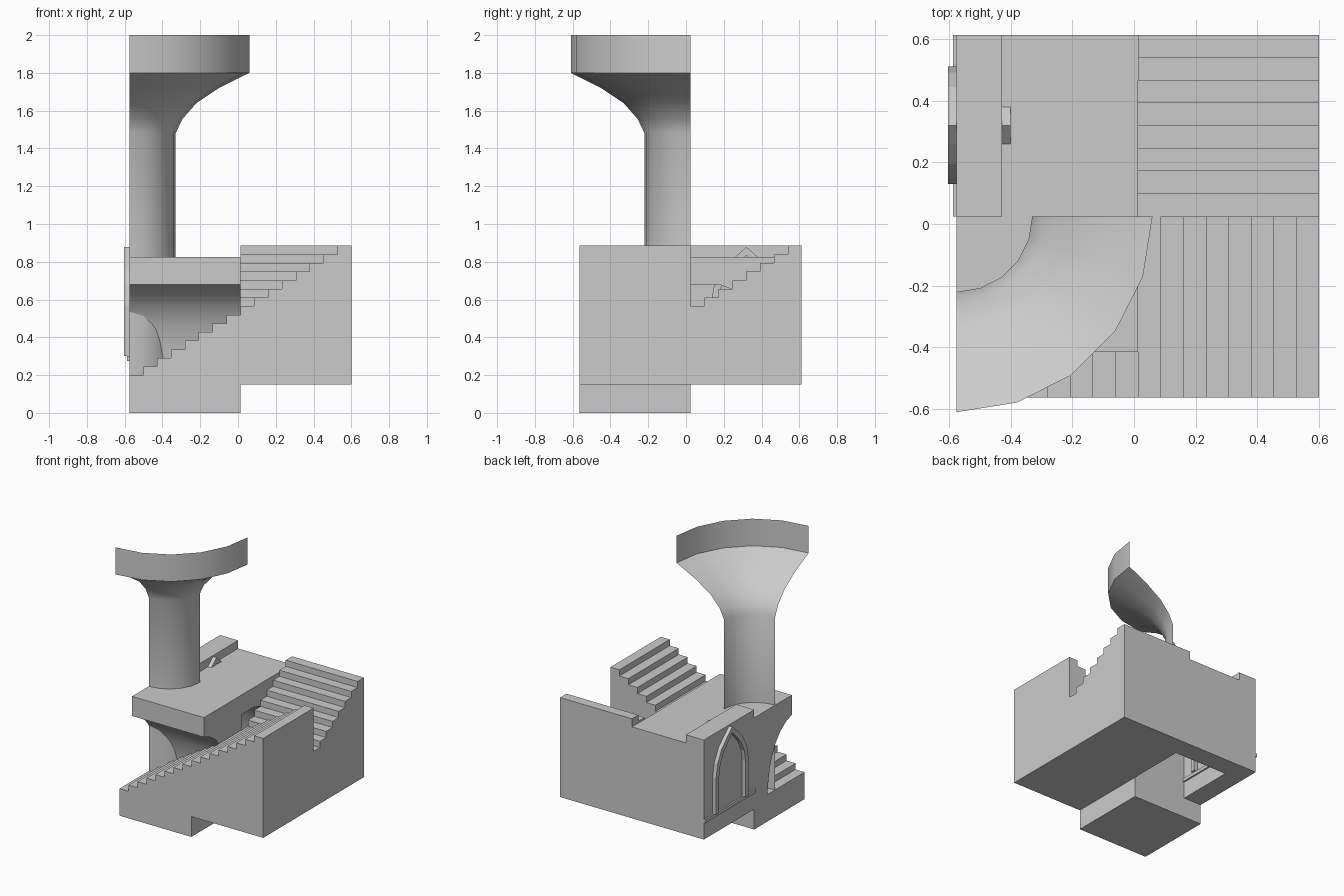
import bpy, bmesh, math

if "Cube" in bpy.data.objects:
    bpy.data.objects.remove(bpy.data.objects["Cube"])

# Key planes: left, middle, right (x) and front, middle, back (y)
XL, XM, XR = -0.575, 0.0125, 0.6
YF, YM, YB = -0.5625, 0.025, 0.6125
FLOOR, TOP, WALL = 0.15, 0.885, 0.147
STEP, RISE = (XR - XL) / 16, 0.0457


def finish(name, bm, smooth=False):
    bmesh.ops.recalc_face_normals(bm, faces=bm.faces)
    me = bpy.data.meshes.new(name)
    bm.to_mesh(me)
    bm.free()
    ob = bpy.data.objects.new(name, me)
    bpy.context.collection.objects.link(ob)
    if smooth:
        bpy.ops.object.select_all(action='DESELECT')
        ob.select_set(True)
        bpy.context.view_layer.objects.active = ob
        bpy.ops.object.shade_smooth_by_angle(angle=math.radians(32))
    return ob


def prism(name, pts, axis, lo, hi, smooth=False):
    """Extrude a (horizontal, z) profile along 'x' or 'y'."""
    bm = bmesh.new()
    put = (lambda p, t: (t, p[0], p[1])) if axis == 'x' else (lambda p, t: (p[0], t, p[1]))
    a = [bm.verts.new(put(p, lo)) for p in pts]
    b = [bm.verts.new(put(p, hi)) for p in pts]
    bm.faces.new(a)
    bm.faces.new(b[::-1])
    for i in range(len(pts)):
        j = (i + 1) % len(pts)
        bm.faces.new((a[i], b[i], b[j], a[j]))
    return finish(name, bm, smooth)


def box(name, x0, x1, y0, y1, z0, z1):
    return prism(name, [(x0, z0), (x1, z0), (x1, z1), (x0, z1)], 'y', y0, y1)


def stairs(name, start, n, axis, lo, hi):
    pts = [(start, FLOOR)]
    for i in range(n):
        z = TOP - RISE * (n - 1 - i)
        pts += [(start + i * STEP, z), (start + (i + 1) * STEP, z)]
    pts.append((start + n * STEP, FLOOR))
    return prism(name, pts, axis, lo, hi)


# Foundation and the two stair flights
box("foundation", XL, XM, YF, YM, 0, FLOOR)
stairs("front_stairs", XL, 16, 'y', YF, YM)
stairs("back_stairs", YM, 8, 'x', XM, XR)

# Upper landing slab and raised left wall
box("landing_slab", XL, XM, -0.415, YB, 0.68, 0.825)
box("left_wall", XL, XL + WALL, YM, YB, FLOOR, TOP)

# Front and back walls with a concave corbel under the slab
corbel = [(-0.44, 0.68), (-0.37, 0.655), (-0.305, 0.61), (-0.25, 0.545),
          (-0.21, 0.47), (-0.18, 0.38), (-0.162, 0.28), (-0.15, FLOOR)]
for name, y in (("front_wall", YM), ("back_wall", YB)):
    prof = [(y + d, z) for d, z in corbel] + [(y, FLOOR), (y, 0.68)]
    prism(name, prof, 'x', XL, XM, smooth=True)

# Quarter column: open sheet flaring into a rim
profile = [(0.245, FLOOR), (0.245, 0.825), (0.245, 1.48), (0.28, 1.555),
           (0.355, 1.64), (0.475, 1.72), (0.635, 1.8), (0.635, 2.0)]
bm = bmesh.new()
rows = []
for r, z in profile:
    rows.append([bm.verts.new((XL + r * math.sin(math.radians(18 * k)),
                               YM - r * math.cos(math.radians(18 * k)), z)) for k in range(6)])
for lo, hi in zip(rows, rows[1:]):
    for k in range(5):
        bm.faces.new((lo[k], lo[k + 1], hi[k + 1], hi[k]))
finish("quarter_column", bm, smooth=True)

# Pointed window frames and sills on both faces of the left wall
outer = [(0.19, 0.3), (0.19, 0.57), (0.172, 0.67), (0.125, 0.76), (0.06, 0.825), (0, 0.878)]
inner = [(0.155, 0.3), (0.155, 0.565), (0.14, 0.65), (0.1, 0.73), (0.045, 0.79), (0, 0.835)]
YC = 0.32


def arch(half):
    return [(YC + d, z) for d, z in half] + [(YC - d, z) for d, z in half[-2::-1]]


frame = arch(outer) + arch(inner)[::-1]
xi = XL + WALL
prism("outer_window_frame", frame, 'x', XL - 0.028, XL)
prism("inner_window_frame", frame, 'x', xi, xi + 0.028)
box("outer_sill", XL - 0.012, XL, YM, YB, 0.275, 0.3)
box("inner_sill", xi, xi + 0.012, YM, YB - WALL, 0.275, 0.3)
